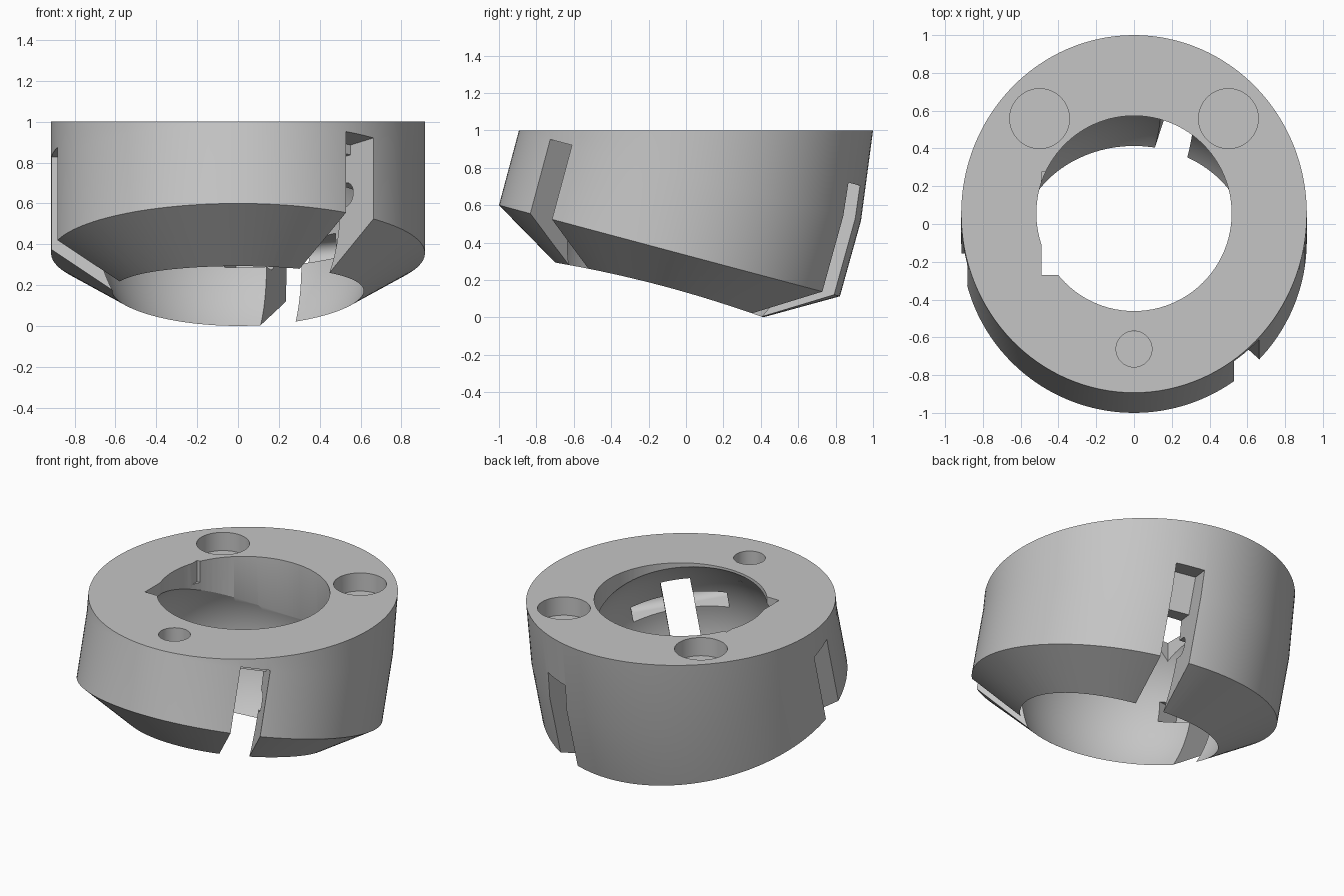
import bpy, bmesh, math
from mathutils import Matrix, Vector

if "Cube" in bpy.data.objects:
    bpy.data.objects.remove(bpy.data.objects["Cube"], do_unlink=True)

GREY = (0.56, 0.56, 0.56, 1)
grey = bpy.data.materials.new("plain_grey")
grey.use_nodes = True
grey.diffuse_color = GREY
grey.node_tree.nodes["Principled BSDF"].inputs["Base Color"].default_value = GREY

SEGMENTS = 128
# Frame of the leaning lower body, centred on its widest lower rim
LEAN = Matrix.Translation((0, -0.0885, 0.3565)) @ Matrix.Rotation(math.radians(-15), 4, 'X')


def make_object(name, bm):
    bmesh.ops.triangulate(bm, faces=bm.faces)
    bmesh.ops.recalc_face_normals(bm, faces=bm.faces)
    mesh = bpy.data.meshes.new(name)
    bm.to_mesh(mesh)
    bm.free()
    mesh.materials.append(grey)
    obj = bpy.data.objects.new(name, mesh)
    bpy.context.collection.objects.link(obj)
    return obj


def loft(name, sections):
    """Skin ellipses given as front (y, z), back (y, z) and half width."""
    bm = bmesh.new()
    rings = []
    for front, back, half_width in sections:
        f, b = Vector((0, *front)), Vector((0, *back))
        mid, half = (f + b) / 2, (b - f) / 2
        angles = [math.tau * i / SEGMENTS for i in range(SEGMENTS)]
        rings.append([bm.verts.new(mid + half * math.sin(a) + Vector((half_width * math.cos(a), 0, 0)))
                      for a in angles])
    for upper, lower in zip(rings, rings[1:]):
        for i in range(SEGMENTS):
            j = (i + 1) % SEGMENTS
            bm.faces.new((upper[i], upper[j], lower[j], lower[i]))
    bm.faces.new(rings[0])
    bm.faces.new(rings[-1])
    return make_object(name, bm)


def box(name, low, high, matrix):
    bm = bmesh.new()
    bmesh.ops.create_cube(bm, size=1)
    low, high = Vector(low), Vector(high)
    for v in bm.verts:
        v.co = matrix @ ((low + high) / 2 + Vector(a * b for a, b in zip(v.co, high - low)))
    return make_object(name, bm)


def cylinder(name, radius, depth, matrix):
    bm = bmesh.new()
    bmesh.ops.create_cone(bm, cap_ends=True, segments=96, radius1=radius,
                          radius2=radius, depth=depth, matrix=matrix)
    return make_object(name, bm)


def ellipsoid(name, radii, matrix):
    bm = bmesh.new()
    bmesh.ops.create_uvsphere(bm, u_segments=128, v_segments=64, radius=1,
                              matrix=matrix @ Matrix.Diagonal((*radii, 1)))
    return make_object(name, bm)


# Body: level top, wedge-shaped bend, leaning wall and tapered underside
body = loft("ring_body", (
    ((-0.893, 1.0), (1.0, 1.0), 0.915),
    ((-0.897, 0.985), (0.936, 0.519), 0.915),
    ((-1.0, 0.60), (0.823, 0.113), 0.915),
    ((-0.70, 0.294), (0.41, 0.0), 0.575)))

# Bulging cavity, upright bore above it and a square notch at the top
cutters = [
    ellipsoid("cavity_cutter", (0.69, 0.66, 0.66), LEAN @ Matrix.Translation((0, 0, 0.107))),
    cylinder("bore_cutter", 0.517, 0.6, Matrix.Translation((0, 0.056, 0.85))),
    box("bore_notch_cutter", (-0.49, -0.27, 0.86), (0, 0.275, 1.1), Matrix())]

# Round pockets in the top face
for x, y, r in ((-0.5, 0.558, 0.158), (0.5, 0.558, 0.158), (0, -0.662, 0.095)):
    cutters.append(cylinder("top_pocket_cutter", r, 0.24, Matrix.Translation((x, y, 1.0))))

# Three side slots: outer recess, through slot, and a round-ended inner pin channel
for angle, top in ((-50, 0.41), (70, 0.60), (190, 0.47)):
    m = LEAN @ Matrix.Rotation(math.radians(angle), 4, 'Z')
    cutters.append(box("recess_cutter", (0.75, -0.09, 0.2), (1.2, 0.09, top), m))
    cutters.append(box("slot_cutter", (0.40, -0.09, -0.46), (1.2, 0.09, 0.36), m))
    cutters.append(box("pin_channel_cutter", (0.45, -0.29, 0.105), (0.71, 0.29, 0.225), m))
    cutters.append(cylinder("pin_seat_cutter", 0.06, 0.58,
                            m @ Matrix.Translation((0.71, 0, 0.165)) @ Matrix.Rotation(math.pi / 2, 4, 'X')))

for c in cutters:
    c.hide_render = True
    mod = body.modifiers.new(c.name, 'BOOLEAN')
    mod.operation = 'DIFFERENCE'
    mod.solver = 'MANIFOLD'
    mod.object = c

# Bake the cuts and drop the cutters
bpy.context.view_layer.update()
graph = bpy.context.evaluated_depsgraph_get()
result = bpy.data.meshes.new_from_object(body.evaluated_get(graph))
body.modifiers.clear()
body.data = result
result.materials.clear()
result.materials.append(grey)
for c in cutters:
    bpy.data.objects.remove(c, do_unlink=True)
for p in result.polygons:
    p.material_index = 0

bpy.ops.object.select_all(action='DESELECT')
body.select_set(True)
bpy.context.view_layer.objects.active = body
bpy.ops.object.shade_smooth_by_angle(angle=math.radians(25))
